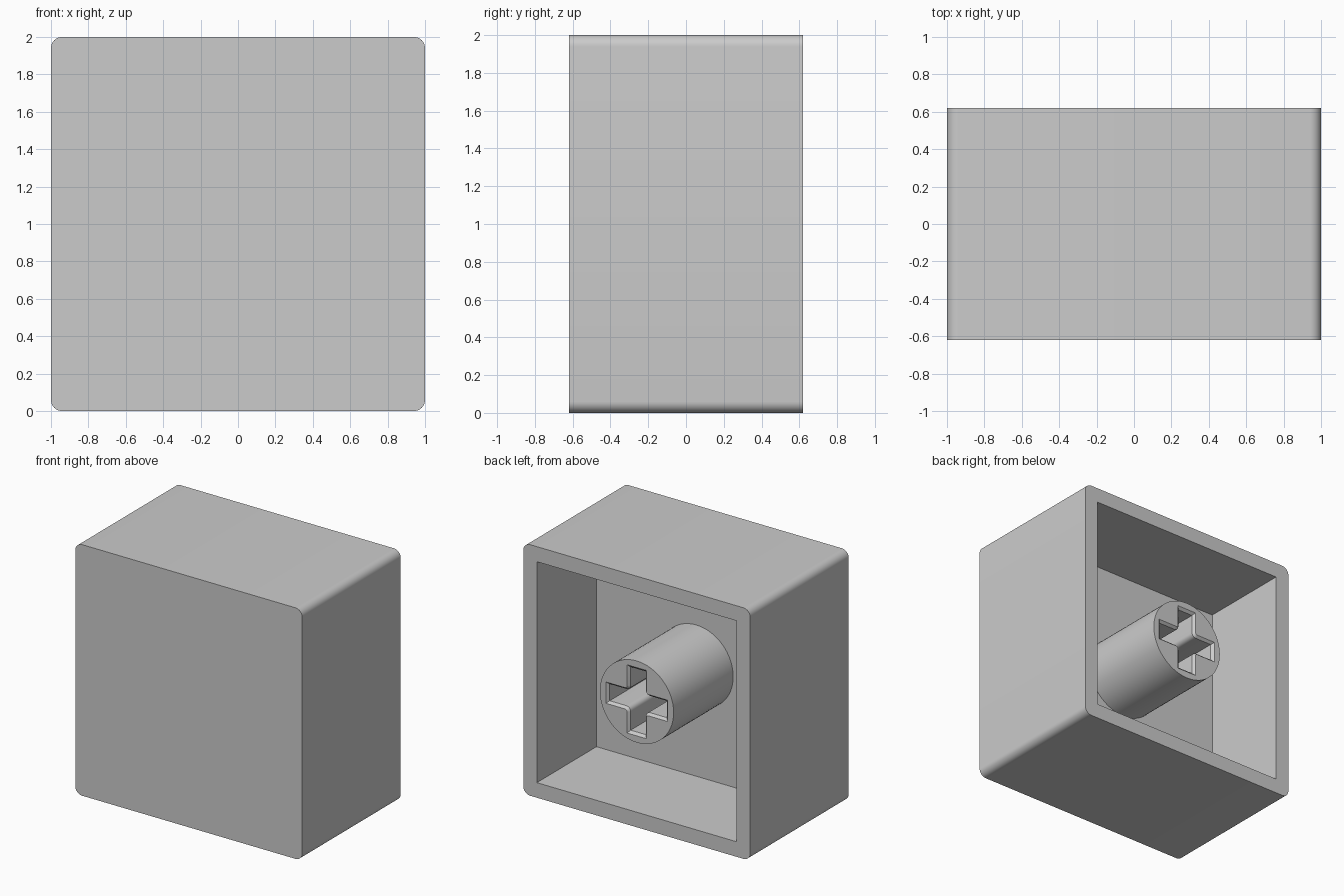
import bpy, bmesh, math

if "Cube" in bpy.data.objects:
    bpy.data.objects.remove(bpy.data.objects["Cube"])

BACK, FRONT, FLOOR = 0.62, -0.62, -0.13   # y of open rim, closed face, pocket floor
MID = 1.0                                 # z of the centre axis

grey = bpy.data.materials.new("light grey")
grey.diffuse_color = (0.6, 0.6, 0.6, 1)
grey.use_nodes = True
grey.node_tree.nodes["Principled BSDF"].inputs["Base Color"].default_value = grey.diffuse_color


def arc(cx, cz, r, a0, a1, n):
    return [(cx + r * math.cos(math.radians(a0 + (a1 - a0) * i / n)),
             cz + r * math.sin(math.radians(a0 + (a1 - a0) * i / n))) for i in range(n + 1)]


def rounded_square(h, r):
    pts = []
    for sx, sz, a in ((1, 1, 0), (-1, 1, 90), (-1, -1, 180), (1, -1, 270)):
        pts += arc(sx * (h - r), sz * (h - r), r, a, a + 90, 8)
    return pts


def cross(length, width, c=0.105):
    """Plus outline with its four inner corners rounded about (c, c)."""
    quarter = [(length, -width), (length, width)] + arc(c, c, c - width, 270, 180, 5)
    pts = []
    for k in range(4):
        co, si = round(math.cos(k * math.pi / 2)), round(math.sin(k * math.pi / 2))
        pts += [(x * co - z * si, x * si + z * co) for x, z in quarter]
    return pts


def ring(bm, pts, y):
    return [bm.verts.new((x, y, z + MID)) for x, z in pts]


def wall(bm, a, b):
    n = len(a)
    for i in range(n):
        j = (i + 1) % n
        bm.faces.new((a[i], a[j], b[j], b[i]))


def fill_between(bm, outer, inner):
    edges = []
    for loop in (outer, inner):
        for i, v in enumerate(loop):
            w = loop[(i + 1) % len(loop)]
            edges.append(bm.edges.get((v, w)) or bm.edges.new((v, w)))
    bmesh.ops.triangle_fill(bm, edges=edges, use_beauty=True, normal=(0, 1, 0))


def finish(bm, name):
    bmesh.ops.recalc_face_normals(bm, faces=bm.faces)
    me = bpy.data.meshes.new(name)
    bm.to_mesh(me)
    bm.free()
    me.materials.append(grey)
    ob = bpy.data.objects.new(name, me)
    bpy.context.collection.objects.link(ob)
    bpy.ops.object.select_all(action='DESELECT')
    ob.select_set(True)
    bpy.context.view_layer.objects.active = ob
    bpy.ops.object.shade_smooth_by_angle(angle=math.radians(30))


circle = arc(0, 0, 0.325, 0, 360, 64)[:-1]
outline = rounded_square(1.0, 0.06)
opening = [(0.88, 0.88), (-0.88, 0.88), (-0.88, -0.88), (0.88, -0.88)]

# Cap shell: closed front, rounded long edges, square pocket at the back
bm = bmesh.new()
front, rim = ring(bm, outline, FRONT), ring(bm, outline, BACK)
mouth, floor = ring(bm, opening, BACK), ring(bm, opening, FLOOR)
stem_base = ring(bm, circle, FLOOR)
bm.faces.new(front)
wall(bm, front, rim)
wall(bm, mouth, floor)
fill_between(bm, rim, mouth)
fill_between(bm, floor, stem_base)
finish(bm, "cap_shell")

# Stem: round post with a chamfered cross-shaped socket
bm = bmesh.new()
base, end = ring(bm, circle, FLOOR), ring(bm, circle, BACK)
lip = ring(bm, cross(0.272, 0.085), BACK)
slot = ring(bm, cross(0.252, 0.067), BACK - 0.02)
bottom = ring(bm, cross(0.252, 0.067), FLOOR)
wall(bm, base, end)
fill_between(bm, end, lip)
wall(bm, lip, slot)
wall(bm, slot, bottom)
bm.faces.new(bottom)
finish(bm, "stem")
